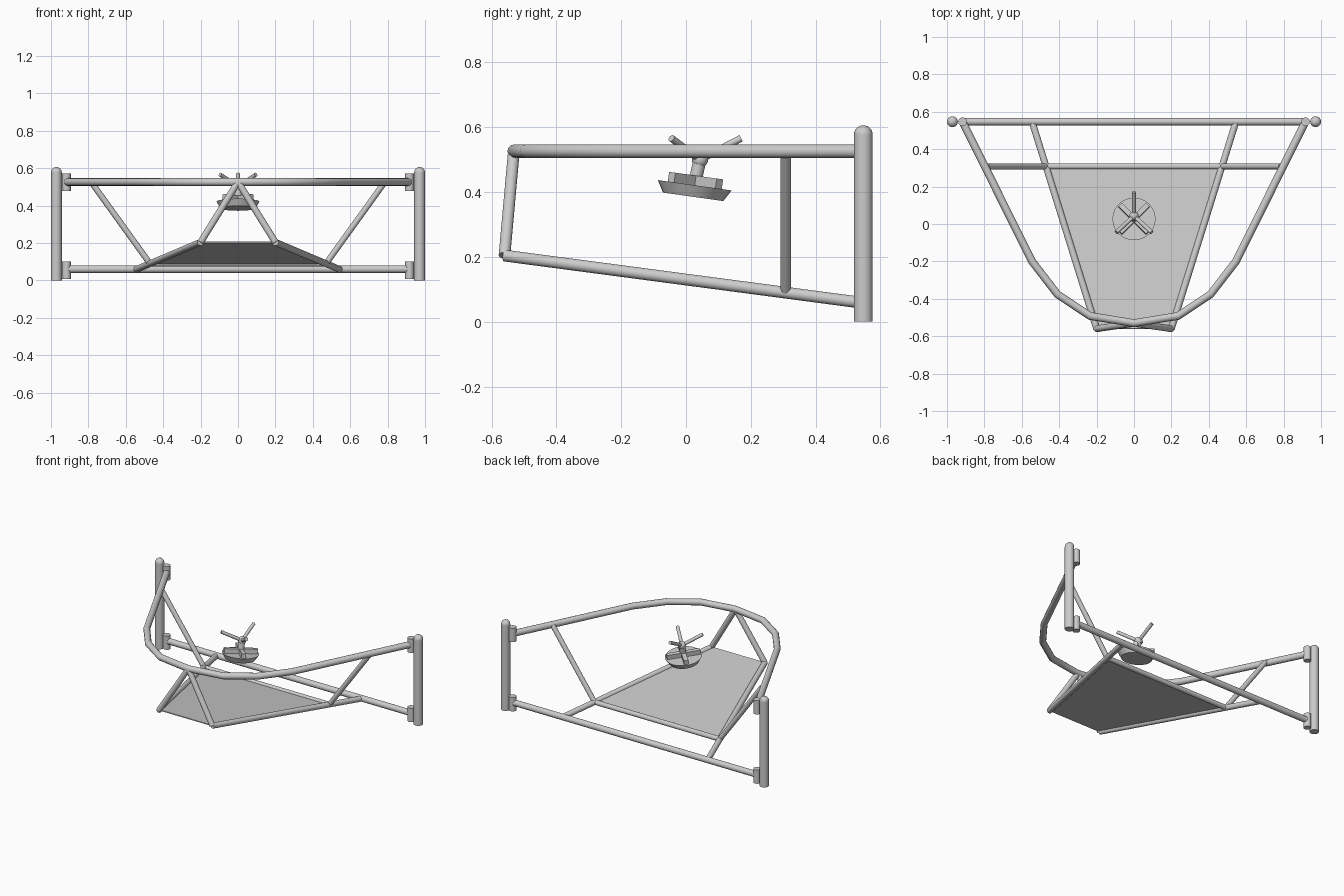
import bpy
import math
from mathutils import Vector, Matrix

if "Cube" in bpy.data.objects:
    bpy.data.objects.remove(bpy.data.objects["Cube"])


def smooth(ob, angle=35):
    bpy.ops.object.select_all(action='DESELECT')
    ob.select_set(True)
    bpy.context.view_layer.objects.active = ob
    bpy.ops.object.shade_smooth_by_angle(angle=math.radians(angle))


def rod(name, a, b, r, sides=24, r2=None):
    """Cylinder or cone frustum running from a to b."""
    a, b = Vector(a), Vector(b)
    d = b - a
    bpy.ops.mesh.primitive_cone_add(
        vertices=sides, radius1=r, radius2=r if r2 is None else r2, depth=d.length,
        location=(a + b) / 2, rotation=d.to_track_quat('Z', 'Y').to_euler())
    ob = bpy.context.object
    ob.name = name
    smooth(ob)
    return ob


def ball(name, loc, r):
    bpy.ops.mesh.primitive_uv_sphere_add(segments=24, ring_count=12, radius=r, location=loc)
    ob = bpy.context.object
    ob.name = name
    smooth(ob, 60)


BACK = 0.547
RAIL_Z = 0.526
REAR_Y = 0.308
FRONT = Vector((0.2, -0.56, 0.204))
REAR = Vector((0.545, BACK, 0.058))


def floor_point(y):
    return FRONT.lerp(REAR, (y - FRONT.y) / (REAR.y - FRONT.y))


def flip(p, s):
    return Vector((p[0] * s, p[1], p[2]))


for s, side in ((-1, "left"), (1, "right")):
    # upright posts with domed tops
    rod(f"{side}_post", (s * 0.971, BACK, 0), (s * 0.971, BACK, 0.577), 0.029)
    ball(f"{side}_post_cap", (s * 0.971, BACK, 0.577), 0.029)
    # hinge sleeves
    for z, n in ((0.055, "lower"), (0.525, "upper")):
        rod(f"{side}_{n}_hinge", (s * 0.917, BACK, z - 0.047), (s * 0.917, BACK, z + 0.047), 0.023)
    # floor side rails, side struts and front struts
    rod(f"{side}_floor_rail", flip(FRONT, s), flip(REAR, s), 0.018)
    rod(f"{side}_side_strut", flip(floor_point(REAR_Y), s), (s * 0.785, REAR_Y, RAIL_Z), 0.016)
    rod(f"{side}_front_strut", flip(FRONT, s), (0, -0.531, RAIL_Z), 0.018)

# bars across the back
rod("rear_bar", (-0.917, BACK, 0.06), (0.917, BACK, 0.06), 0.02)
corner = floor_point(REAR_Y)
rod("floor_rear_bar", flip(corner, -1), corner, 0.016)

# bent top rail
half = [(0.917, BACK), (0.545, -0.2), (0.41, -0.375), (0.235, -0.492)]
path = [(-x, y) for x, y in half] + [(0, -0.53)] + half[::-1]
curve = bpy.data.curves.new("top_rail", 'CURVE')
curve.dimensions = '3D'
curve.bevel_depth = 0.021
curve.bevel_resolution = 4
curve.use_fill_caps = True
line = curve.splines.new('POLY')
line.points.add(len(path) - 1)
for p, (x, y) in zip(line.points, path):
    p.co = (x, y, RAIL_Z, 1)
    p.radius = 1
rail = bpy.data.objects.new("top_rail", curve)
bpy.context.collection.objects.link(rail)

# sloping floor panel
mesh = bpy.data.meshes.new("floor_panel")
mesh.from_pydata([flip(FRONT, -1), FRONT, corner, flip(corner, -1)], [], [(0, 1, 2, 3)])
panel = bpy.data.objects.new("floor_panel", mesh)
bpy.context.collection.objects.link(panel)
thick = panel.modifiers.new("thickness", 'SOLIDIFY')
thick.thickness = 0.006
thick.offset = 0

# tilted dish
tilt = Matrix.Rotation(math.radians(-8), 3, 'X')
base = Vector((0, 0.027, 0.421))
up = tilt @ Vector((0, 0, 1))
rod("dish", base - up * 0.036, base, 0.094, 32, 0.115)

# crossed blocks on the dish
for i, a in enumerate((45, 135)):
    bpy.ops.mesh.primitive_cube_add(size=1, location=base + up * 0.015)
    ob = bpy.context.object
    ob.name = f"cross_block_{i + 1}"
    ob.scale = (0.21, 0.028, 0.03)
    ob.rotation_euler = (tilt @ Matrix.Rotation(math.radians(a), 3, 'Z')).to_euler()

# hub with three raised arms
hub = Vector((0, 0.043, 0.5))
rod("hub_shaft", base + up * 0.02, hub, 0.02)
ball("hub_ball", hub, 0.025)
for i, tip in enumerate(((0, 0.17, 0.566), (0.095, -0.045, 0.566), (-0.095, -0.045, 0.566))):
    rod(f"hub_arm_{i + 1}", hub, tip, 0.011, 16)
